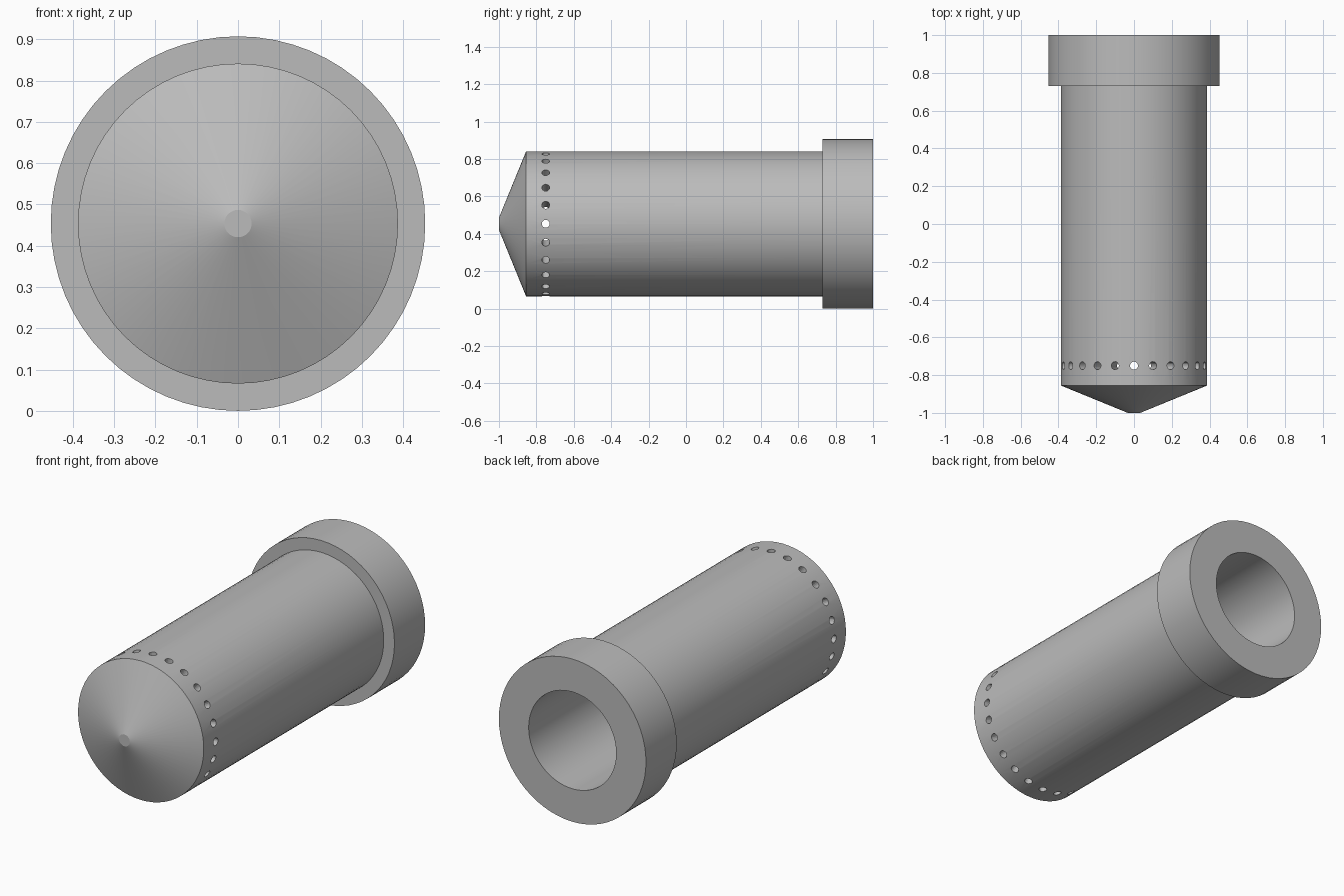
import bpy, bmesh
from math import tau
from mathutils import Matrix, Vector

cube = bpy.data.objects.get("Cube")
if cube:
    bpy.data.objects.remove(cube, do_unlink=True)

CENTRE_Z = 0.4535
SEGMENTS = 64
HOLES = 24

grey = bpy.data.materials.new("plain_grey")
grey.use_nodes = True
colour = (0.5, 0.5, 0.5, 1)
grey.diffuse_color = colour
grey.node_tree.nodes["Principled BSDF"].inputs["Base Color"].default_value = colour


def make_object(name, bm):
    mesh = bpy.data.meshes.new(name)
    bmesh.ops.recalc_face_normals(bm, faces=bm.faces)
    bm.to_mesh(mesh)
    bm.free()
    mesh.materials.append(grey)
    obj = bpy.data.objects.new(name, mesh)
    bpy.context.collection.objects.link(obj)
    obj.location.z = CENTRE_Z
    return obj


# Turned body: blunt cone, barrel, flange, then the blind bore (radius, y)
profile = [(0, -1), (0.033, -1), (0.3875, -0.855), (0.3875, 0.73),
           (0.4535, 0.73), (0.4535, 1), (0.27, 1), (0.27, -0.82), (0, -0.92)]
bm = bmesh.new()
verts = [bm.verts.new((r, y, 0)) for r, y in profile]
edges = [bm.edges.new(pair) for pair in zip(verts, verts[1:])]
bmesh.ops.spin(bm, geom=verts + edges, cent=(0, 0, 0), axis=(0, 1, 0),
               angle=tau, steps=SEGMENTS, use_merge=True)
bmesh.ops.remove_doubles(bm, verts=bm.verts, dist=0.0001)
body = make_object("nozzle_body", bm)

# Ring of radial drill holes near the tip
bm = bmesh.new()
for i in range(HOLES):
    turn = Matrix.Rotation(tau * i / HOLES, 4, 'Y')
    place = Matrix.Translation(Vector((0, -0.75, 0.33)))
    bmesh.ops.create_cone(bm, cap_ends=True, segments=16, radius1=0.021,
                          radius2=0.021, depth=0.2, matrix=turn @ place)
cutter = make_object("hole_cutter", bm)
cutter.hide_render = True

drill = body.modifiers.new("drill_holes", 'BOOLEAN')
drill.operation = 'DIFFERENCE'
drill.solver = 'EXACT'
drill.object = cutter

# Bake the holes and smooth the round surfaces
bpy.ops.object.select_all(action='DESELECT')
body.select_set(True)
bpy.context.view_layer.objects.active = body
bpy.ops.object.modifier_apply(modifier=drill.name)
bpy.data.objects.remove(cutter, do_unlink=True)
bpy.ops.object.shade_smooth_by_angle(angle=0.35)
